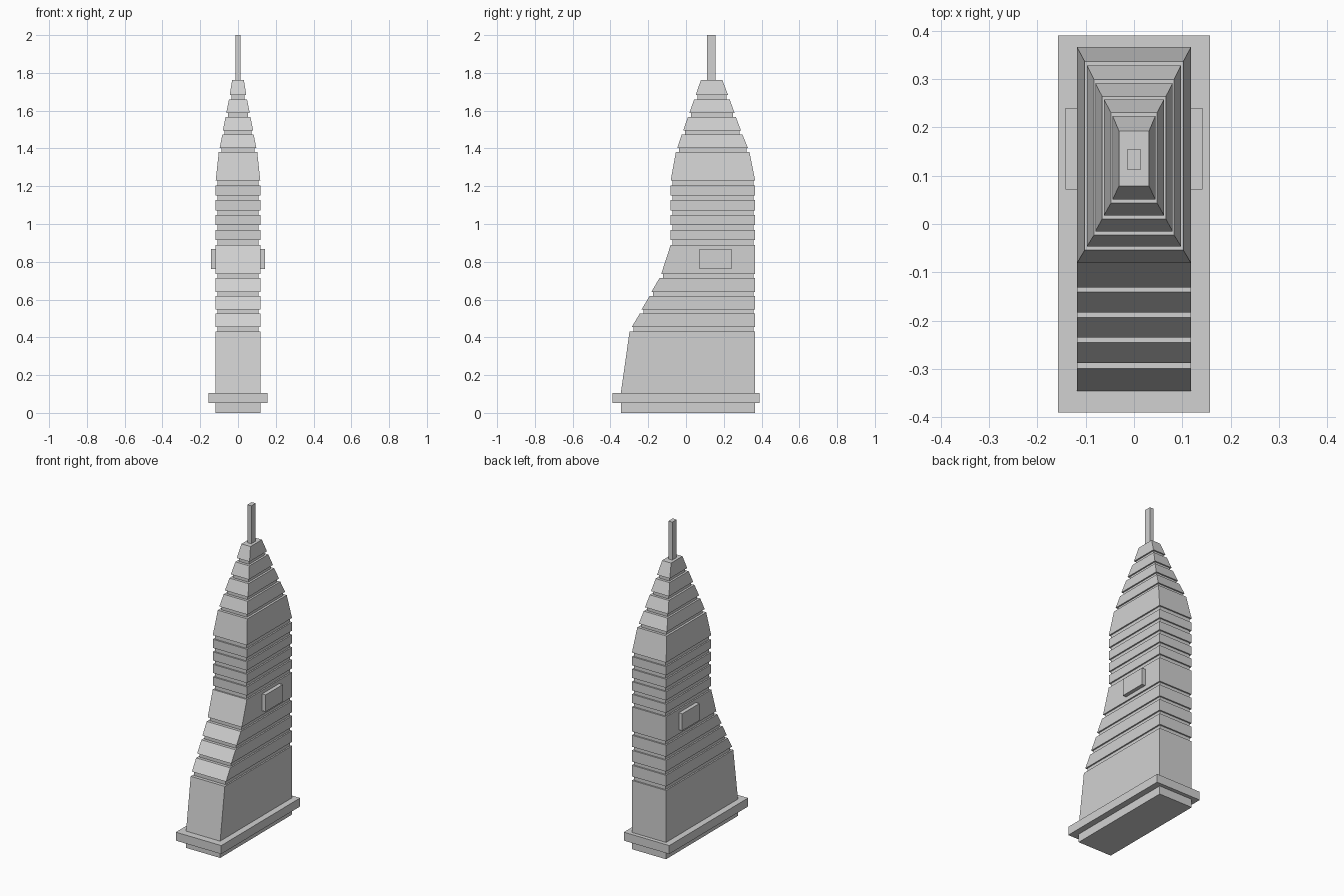
import bpy, bmesh

if "Cube" in bpy.data.objects:
    bpy.data.objects.remove(bpy.data.objects["Cube"])

# One flat stone grey for the whole tower
stone = bpy.data.materials.new("light_grey_stone")
stone.diffuse_color = (0.64, 0.64, 0.64, 1)
stone.use_nodes = True
stone.node_tree.nodes["Principled BSDF"].inputs["Base Color"].default_value = stone.diffuse_color


def loft(name, rings):
    """Stack of rectangles (z, half_width, y_front, y_back) joined by flat faces."""
    bm = bmesh.new()
    prev = None
    for z, w, f, b in rings:
        ring = [bm.verts.new(p) for p in ((-w, f, z), (w, f, z), (w, b, z), (-w, b, z))]
        if prev is None:
            bm.faces.new(ring[::-1])
        else:
            for i in range(4):
                j = (i + 1) % 4
                bm.faces.new((prev[i], prev[j], ring[j], ring[i]))
        prev = ring
    bm.faces.new(prev)
    me = bpy.data.meshes.new(name)
    bm.to_mesh(me)
    bm.free()
    me.materials.append(stone)
    ob = bpy.data.objects.new(name, me)
    bpy.context.collection.objects.link(ob)
    return ob


def box(name, x0, x1, y0, y1, z0, z1):
    ob = loft(name, [(z0, (x1 - x0) / 2, y0, y1), (z1, (x1 - x0) / 2, y0, y1)])
    ob.location.x = (x0 + x1) / 2
    return ob


W, BACK, GROOVE = 0.118, 0.366, 0.009

# Bands of the tower: (z bottom, z top, front y bottom, front y top)
lower = [(0, 0.105, -0.345, -0.345), (0.105, 0.43, -0.345, -0.299),
         (0.455, 0.525, -0.287, -0.245), (0.548, 0.618, -0.235, -0.193),
         (0.641, 0.713, -0.183, -0.141), (0.736, 0.89, -0.131, -0.081)]
bands = [((z0, W, f0, BACK), (z1, W, f1, BACK)) for z0, z1, f0, f1 in lower]

# Straight upper bands
for i in range(4):
    z = 0.915 + 0.0785 * i
    bands.append(((z, W, -0.081, BACK), (z + 0.054, W, -0.081, BACK)))

# Tapering crown bands
bands += [((1.23, W, -0.081, BACK), (1.38, 0.102, -0.054, 0.336)),
          ((1.402, 0.097, -0.046, 0.328), (1.473, 0.083, -0.023, 0.299)),
          ((1.495, 0.080, -0.015, 0.291), (1.566, 0.066, 0.010, 0.264)),
          ((1.588, 0.062, 0.018, 0.257), (1.66, 0.048, 0.043, 0.231)),
          ((1.682, 0.044, 0.051, 0.223), (1.763, 0.031, 0.079, 0.192))]

# Tower body: bands with a recessed groove in each gap
rings = []
for n, (lo, hi) in enumerate(bands):
    if rings and lo[0] - rings[-1][0] > 0.001:
        w, f, b = lo[1] - GROOVE, lo[2] + GROOVE, lo[3] - GROOVE
        rings += [(rings[-1][0], w, f, b), (lo[0], w, f, b)]
    if not rings or rings[-1] != lo:
        rings.append(lo)
    rings.append(hi)
loft("tower_body", rings)

# Base ledge, spire and the two side balconies
box("base_ledge", -0.157, 0.157, -0.39, 0.39, 0.052, 0.105)
box("spire", -0.0135, 0.0135, 0.112, 0.155, 1.755, 2.0)
for side, x0, x1 in (("right", 0.10, 0.142), ("left", -0.142, -0.10)):
    box(side + "_balcony", x0, x1, 0.071, 0.24, 0.762, 0.868)
